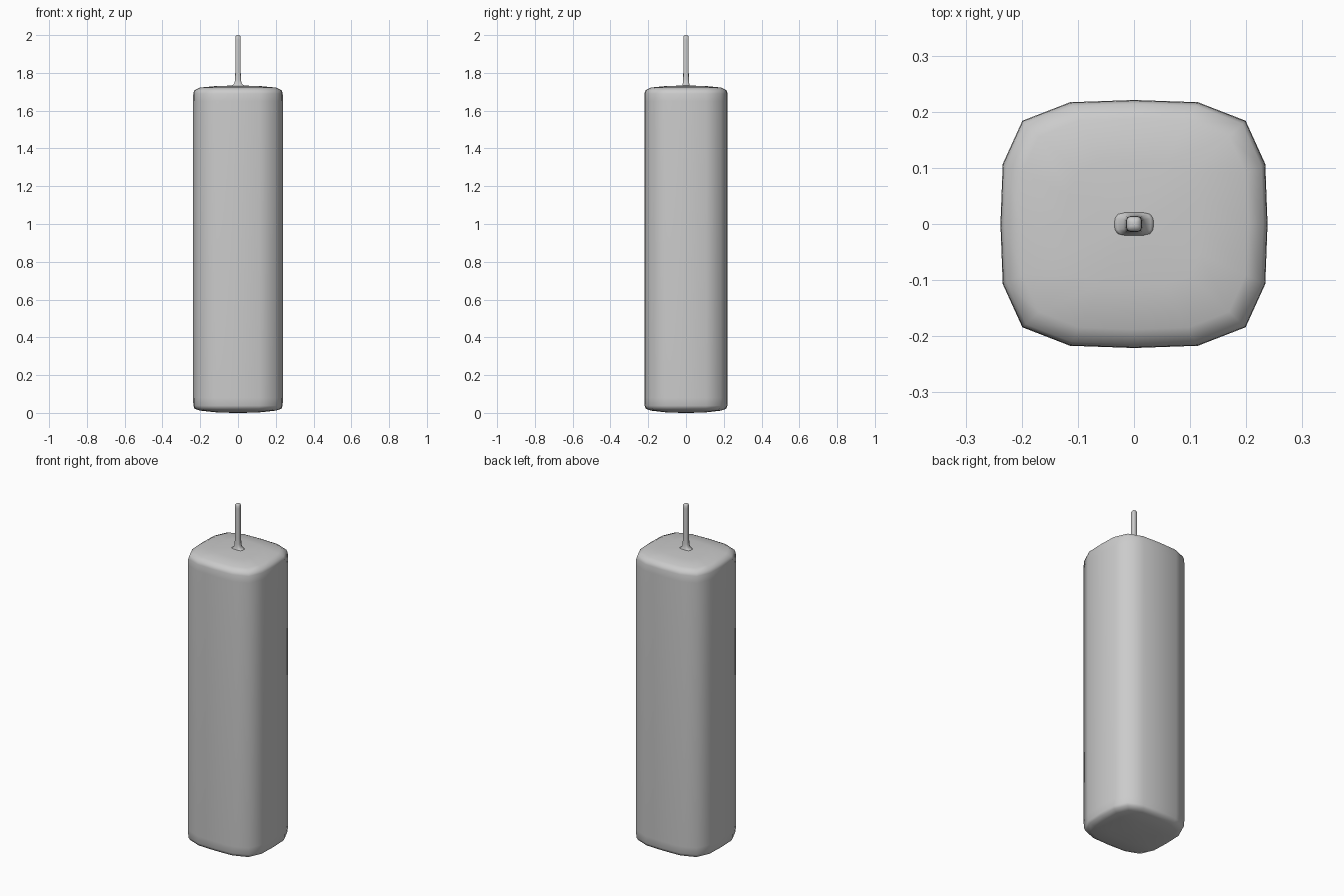
import bpy, bmesh

if "Cube" in bpy.data.objects:
    bpy.data.objects.remove(bpy.data.objects["Cube"])

# Rounded-square cross-section: one quadrant, mirrored to a full 16-sided loop
QUAD = [(0.238, 0.0), (0.234, 0.107), (0.199, 0.184), (0.114, 0.217)]


def outline():
    q2 = [(-x, y) for x, y in reversed(QUAD[1:])]
    half = QUAD + [(0.0, 0.221)] + q2
    return half + [(-x, -y) for x, y in half]


def loft(name, section, rings):
    """Skin a section through rings of (x scale, y scale, z) and cap both ends."""
    bm = bmesh.new()
    loops = [[bm.verts.new((x * sx, y * sy, z)) for x, y in section]
             for sx, sy, z in rings]
    n = len(section)
    for a, b in zip(loops, loops[1:]):
        for i in range(n):
            j = (i + 1) % n
            bm.faces.new((a[i], a[j], b[j], b[i]))
    bm.faces.new(loops[0][::-1])
    bm.faces.new(loops[-1])
    bmesh.ops.recalc_face_normals(bm, faces=bm.faces)
    for f in bm.faces:
        f.smooth = True
    mesh = bpy.data.meshes.new(name)
    bm.to_mesh(mesh)
    bm.free()
    obj = bpy.data.objects.new(name, mesh)
    bpy.context.collection.objects.link(obj)
    return obj


# Wax body with softly rounded ends
body = [(0.1, 0.0), (0.49, 0.003), (0.84, 0.012), (0.965, 0.022), (0.993, 0.038),
        (1.0, 0.08), (1.0, 1.65), (0.995, 1.69), (0.97, 1.708), (0.85, 1.722),
        (0.5, 1.73), (0.1, 1.733)]
loft("candle_body", outline(), [(s, s, z) for s, z in body])

# Wick, flaring into the wax at the base and rounded at the tip
wick = [(0.040, 0.022, 1.730), (0.030, 0.020, 1.735), (0.019, 0.017, 1.745),
        (0.0155, 0.015, 1.765), (0.0145, 0.0145, 1.80), (0.0145, 0.0145, 1.975),
        (0.0135, 0.0135, 1.991), (0.010, 0.010, 1.998), (0.004, 0.004, 2.0)]
loft("wick", outline(), [(x / 0.238, y / 0.221, z) for x, y, z in wick])
